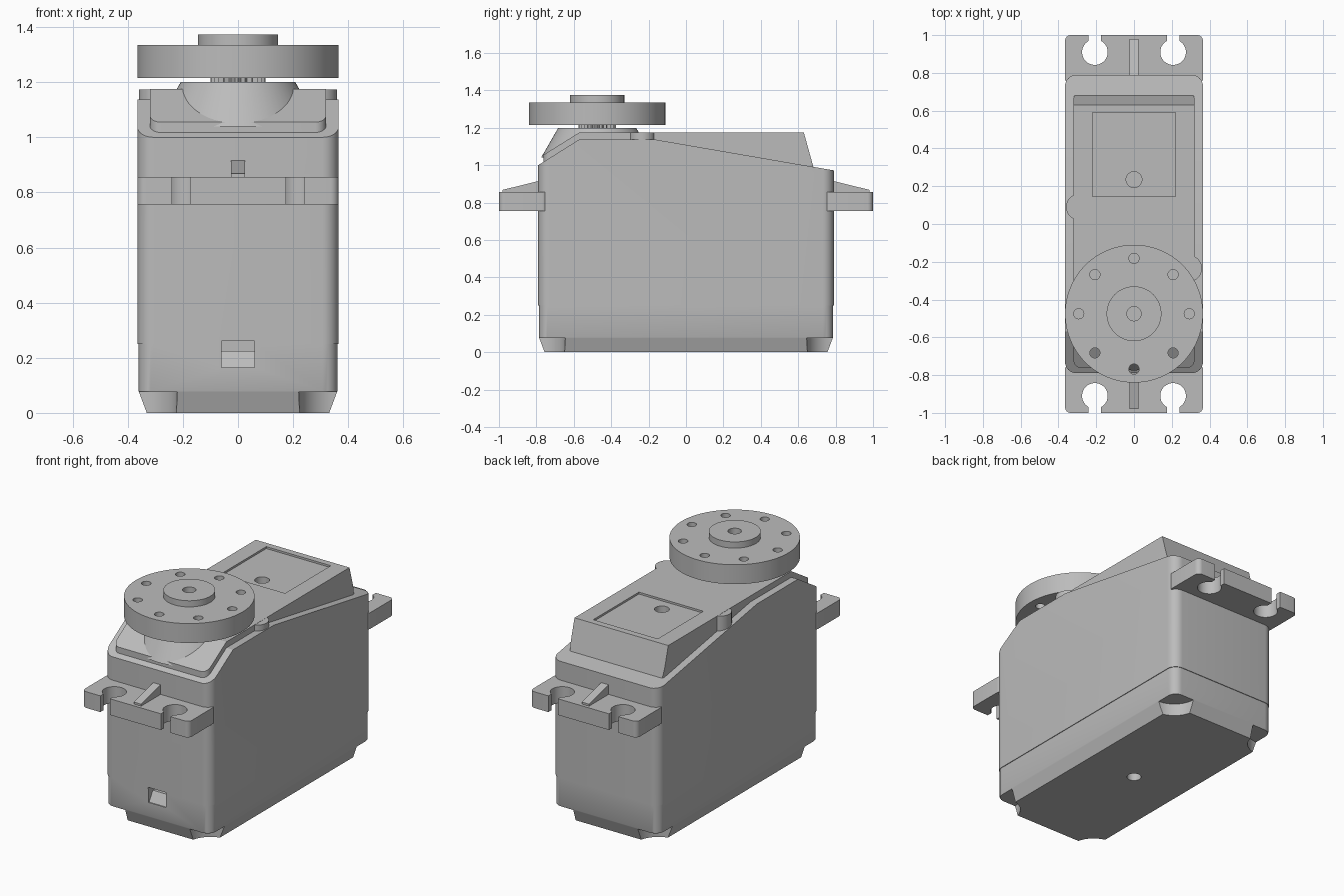
import bpy
import bmesh
from math import sin, cos, pi, radians

if "Cube" in bpy.data.objects:
    bpy.data.objects.remove(bpy.data.objects["Cube"], do_unlink=True)

grey = bpy.data.materials.new("plain_grey")
grey.use_nodes = True
COLOUR = (0.5, 0.5, 0.5, 1)
grey.diffuse_color = COLOUR
grey.node_tree.nodes["Principled BSDF"].inputs["Base Color"].default_value = COLOUR


def loft(name, rings):
    """Closed solid through rings of equal point count."""
    bm = bmesh.new()
    loops = [[bm.verts.new(p) for p in ring] for ring in rings]
    n = len(loops[0])
    for a, b in zip(loops, loops[1:]):
        for i in range(n):
            j = (i + 1) % n
            bm.faces.new((a[i], a[j], b[j], b[i]))
    bm.faces.new(loops[0][::-1])
    bm.faces.new(loops[-1])
    bmesh.ops.recalc_face_normals(bm, faces=bm.faces)
    mesh = bpy.data.meshes.new(name)
    bm.to_mesh(mesh)
    bm.free()
    mesh.materials.append(grey)
    obj = bpy.data.objects.new(name, mesh)
    bpy.context.collection.objects.link(obj)
    return obj


def rounded(x0, x1, y0, y1, r, z, steps=8):
    corners = [(x1 - r, y1 - r), (x0 + r, y1 - r), (x0 + r, y0 + r), (x1 - r, y0 + r)]
    return [(cx + r * cos(a), cy + r * sin(a), z)
            for k, (cx, cy) in enumerate(corners)
            for a in [(k + s / steps) * pi / 2 for s in range(steps + 1)]]


def slab(name, x0, x1, y0, y1, z0, z1, r=0.05):
    return loft(name, [rounded(x0, x1, y0, y1, r, z) for z in (z0, z1)])


def box(name, x0, x1, y0, y1, z0, z1):
    return loft(name, [[(x0, y0, z), (x1, y0, z), (x1, y1, z), (x0, y1, z)] for z in (z0, z1)])


def side_prism(name, profile, half):
    return loft(name, [[(x, y, z) for y, z in profile] for x in (-half, half)])


def turned(name, x, y, levels, n=48):
    """Stack of circles given as (radius, height)."""
    return loft(name, [[(x + r * cos(2 * pi * i / n), y + r * sin(2 * pi * i / n), z)
                        for i in range(n)] for r, z in levels])


def combine(obj, others, operation="DIFFERENCE"):
    for other in others:
        mod = obj.modifiers.new("cut", "BOOLEAN")
        mod.operation = operation
        mod.solver = "EXACT"
        mod.object = other
        bpy.context.view_layer.objects.active = obj
        bpy.ops.object.modifier_apply(modifier=mod.name)
        bpy.data.objects.remove(other, do_unlink=True)


SIGNS = [(sx, sy) for sx in (-1, 1) for sy in (-1, 1)]
W, L = 0.365, 0.79
SHAFT_Y = -0.475

# Bottom tray with tapered foot, scooped corners, screw hole and cable slot
tray = loft("bottom_tray", [rounded(-W + d, W - d, -L + d, L - d, 0.055, z)
                            for d, z in ((0.034, 0), (0.004, 0.08), (0.004, 0.25))])
combine(tray, [turned("scoop", sx * W, sy * L, [(0.145, -0.1), (0.145, 0.075)])
               for sx, sy in SIGNS])
combine(tray, [turned("screw_hole", 0, 0, [(0.04, -0.1), (0.04, 0.06)], 24),
               box("cable_slot", -0.06, 0.06, -0.9, -0.72, 0.165, 0.3)])

# Main shell, trimmed by its sloping top profile
shell = slab("main_shell", -W, W, -L, L, 0.25, 1.3, 0.06)
combine(shell, [side_prism("shell_profile", [
    (-0.9, 0.2), (0.9, 0.2), (0.9, 0.953), (-0.17, 1.138), (-0.57, 1.138),
    (-L, 1.0), (-0.9, 0.931)], 0.5)], "INTERSECT")
combine(shell, [box("cable_slot_top", -0.06, 0.06, -0.9, -0.72, 0.2, 0.26)])
plug = side_prism("cable_plug", [(-0.72, 0.165), (-0.72, 0.225), (-0.745, 0.225),
                                 (-0.78, 0.165)], 0.06)

# Raised top cover with recessed panel and screw hole
cover = slab("top_cover", -0.32, 0.32, -0.762, 0.70, 0.9, 1.3, 0.04)
combine(cover, [side_prism("cover_profile", [
    (-0.9, 0.85), (0.72, 0.85), (0.63, 1.175), (-0.57, 1.175),
    (-0.762, 1.055), (-0.9, 0.97)], 0.5)], "INTERSECT")
combine(cover, [box("panel_recess", -0.22, 0.22, 0.145, 0.59, 1.163, 1.3),
                turned("screw_hole", 0, 0.235, [(0.042, 1.1), (0.042, 1.3)], 24)])

# Screw bosses on the long edges
for name, x, y in (("right_boss", -0.29, 0.09), ("left_boss", 0.29, -0.235)):
    turned(name, x, y, [(0.07, 0.95), (0.07, 1.174)], 32)

# Mounting ears with open slots, and their ribs
for name, s in (("front", -1), ("back", 1)):
    y0, y1 = sorted((s * 0.74, s * 1.0))
    ear = slab(name + "_ear", -W, W, y0, y1, 0.756, 0.856, 0.03)
    for sx in (-1, 1):
        x = sx * 0.207
        s0, s1 = sorted((s * 0.91, s * 1.1))
        combine(ear, [turned("ear_hole", x, s * 0.91, [(0.068, 0.7), (0.068, 0.9)], 32),
                      box("ear_slot", x - 0.033, x + 0.033, s0, s1, 0.7, 0.9)])
    side_prism(name + "_rib", [(s * 0.77, 0.84), (s * 0.98, 0.84),
                               (s * 0.98, 0.868), (s * 0.77, 0.92)], 0.025)

# Conical collar below the output shaft
turned("shaft_collar", 0, SHAFT_Y, [(0.3, 1.04), (0.208, 1.2)], 64)

# Toothed output shaft
teeth = 24
loft("toothed_shaft", [[(r * cos(a), SHAFT_Y + r * sin(a), z)
                        for i in range(teeth * 2)
                        for r, a in [((0.1, 0.086)[i % 2], pi * i / teeth)]]
                       for z in (1.18, 1.225)])

# Round horn with hub, ring of holes and centre hole
horn = turned("round_horn", 0, SHAFT_Y,
              [(0.365, 1.216), (0.365, 1.336), (0.145, 1.336), (0.145, 1.374)], 96)
combine(horn, [turned("horn_hole", 0.293 * cos(k * pi / 4), SHAFT_Y + 0.293 * sin(k * pi / 4),
                      [(0.027, 1.1), (0.027, 1.5)], 20) for k in range(8)])
combine(horn, [turned("centre_hole", 0, SHAFT_Y, [(0.038, 1.26), (0.038, 1.5)], 24)])

# Smooth curved walls, keep edges crisp
for obj in bpy.context.scene.objects:
    obj.select_set(obj.type == "MESH")
bpy.context.view_layer.objects.active = horn
bpy.ops.object.shade_smooth_by_angle(angle=radians(25))
